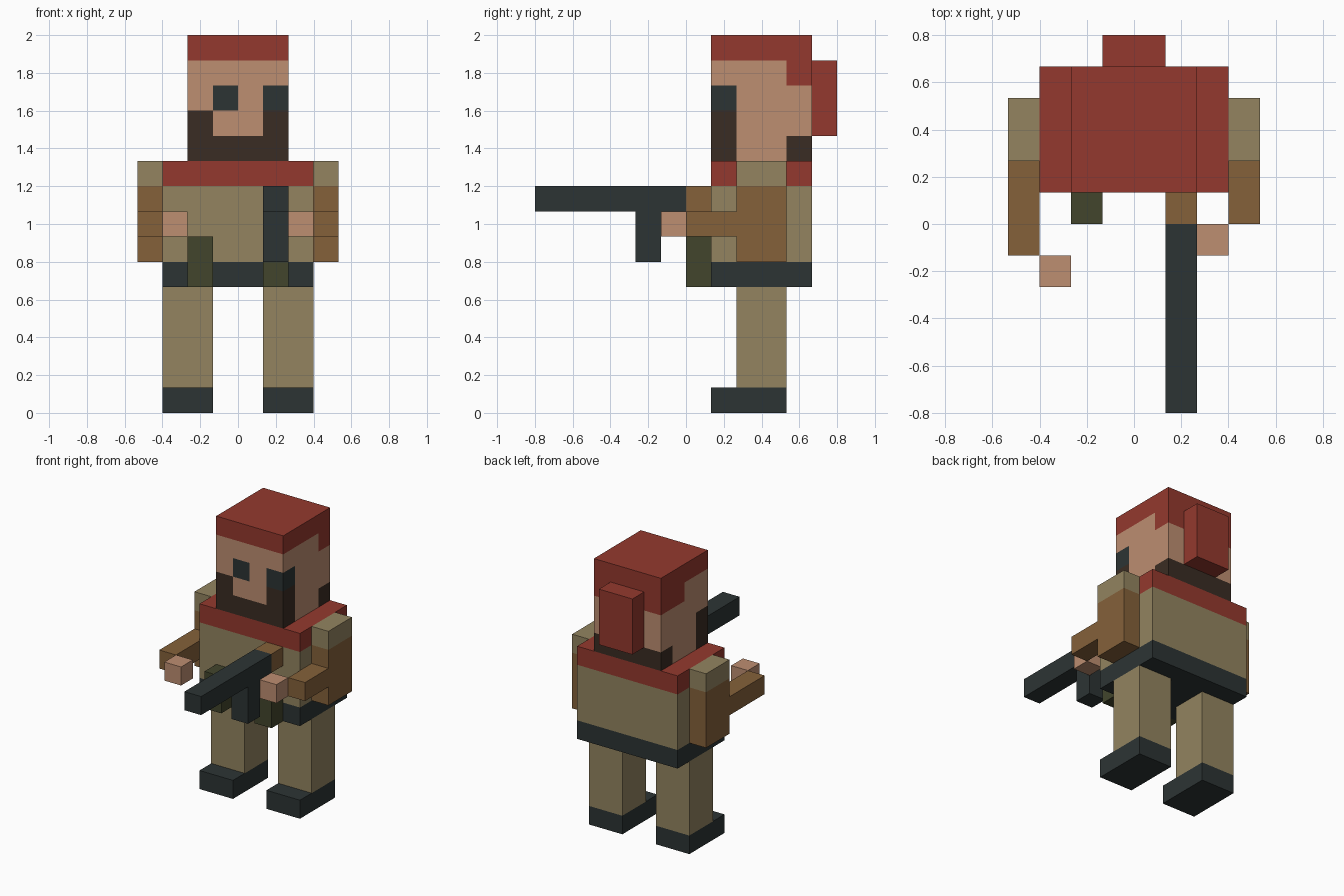
import bpy, bmesh, math
from mathutils import Vector

if "Cube" in bpy.data.objects:
    bpy.data.objects.remove(bpy.data.objects["Cube"])

U = 2 / 15  # one block; the figure is 15 blocks tall


def material(name, rgb):
    def lin(c):
        c /= 255
        return c / 12.92 if c <= 0.04045 else ((c + 0.055) / 1.055) ** 2.4
    m = bpy.data.materials.new(name)
    m.diffuse_color = (*[lin(c) for c in rgb], 1)
    m.use_nodes = True
    m.node_tree.nodes["Principled BSDF"].inputs["Base Color"].default_value = m.diffuse_color
    return m


RED = material("red cloth", (148, 57, 46))
SKIN = material("skin", (189, 142, 113))
TAN = material("tan cloth", (147, 132, 96))
BROWN = material("brown leather", (133, 97, 58))
DARK = material("dark metal", (44, 52, 52))
BEARD = material("dark brown hair", (58, 44, 35))
GREEN = material("olive pouch", (66, 69, 44))


def box(name, lo, hi, mats, rule=None):
    """Box between two block corners; with a rule, cut into cells and coloured per cell."""
    mats = mats if isinstance(mats, list) else [mats]
    bm = bmesh.new()
    bmesh.ops.create_cube(bm, size=1)
    for v in bm.verts:
        v.co = [lo[a] + (v.co[a] + 0.5) * (hi[a] - lo[a]) for a in range(3)]
    if rule:
        for a in range(3):
            n = Vector((0, 0, 0))
            n[a] = 1
            for c in range(lo[a] + 1, hi[a]):
                bmesh.ops.bisect_plane(bm, geom=bm.verts[:] + bm.edges[:] + bm.faces[:],
                                       plane_co=n * c, plane_no=n)
        bm.normal_update()
        for f in bm.faces:
            c = f.calc_center_median() - f.normal * 0.5
            f.material_index = mats.index(rule(*[math.floor(x) for x in c]))
    bmesh.ops.scale(bm, vec=(U, U, U), verts=bm.verts)
    me = bpy.data.meshes.new(name)
    bm.to_mesh(me)
    bm.free()
    for m in mats:
        me.materials.append(m)
    ob = bpy.data.objects.new(name, me)
    bpy.context.collection.objects.link(ob)
    return ob


def pair(name, lo, hi, mat):
    """The same box on both sides of x = 0."""
    box(name + "_right", lo, hi, mat)
    box(name + "_left", (-hi[0], lo[1], lo[2]), (-lo[0], hi[1], hi[2]), mat)


# Legs and boots
pair("boot", (1, 1, 0), (3, 4, 1), DARK)
pair("leg", (1, 2, 1), (3, 4, 5), TAN)

# Body
box("belt", (-3, 1, 5), (3, 5, 6), DARK)
box("torso", (-3, 1, 6), (3, 5, 9), TAN)
box("scarf", (-3, 1, 9), (3, 5, 10), RED)
pair("pouch", (1, 0, 5), (2, 1, 7), GREEN)

# Arms, the left one reaching further forward
pair("shoulder", (3, 2, 9), (4, 4, 10), TAN)
pair("upper_arm", (3, 2, 6), (4, 4, 9), BROWN)
box("forearm_right", (3, 0, 7), (4, 2, 8), BROWN)
box("forearm_left", (-4, -1, 7), (-3, 2, 8), BROWN)
box("hand_right", (2, -1, 7), (3, 0, 8), SKIN)
box("hand_left", (-3, -2, 7), (-2, -1, 8), SKIN)

# Rifle
box("rifle_stock", (1, 0, 8), (2, 1, 9), BROWN)
box("rifle_barrel", (1, -6, 8), (2, 0, 9), DARK)
box("rifle_magazine", (1, -2, 6), (2, -1, 8), DARK)


# Head: headscarf, eyes and beard coloured by cell
def head_colour(i, j, k):
    if k == 14 or (k == 13 and (j == 4 or (i == -2 and j == 3))):
        return RED
    if k == 12 and j == 1 and i in (-1, 1):
        return DARK
    if k == 10 and j in (1, 4):
        return BEARD
    if k == 11 and j == 1 and i in (-2, 1):
        return BEARD
    return SKIN


box("head", (-2, 1, 10), (2, 5, 15), [SKIN, RED, DARK, BEARD], head_colour)
box("headscarf_tail", (-1, 5, 11), (1, 6, 14), RED)
